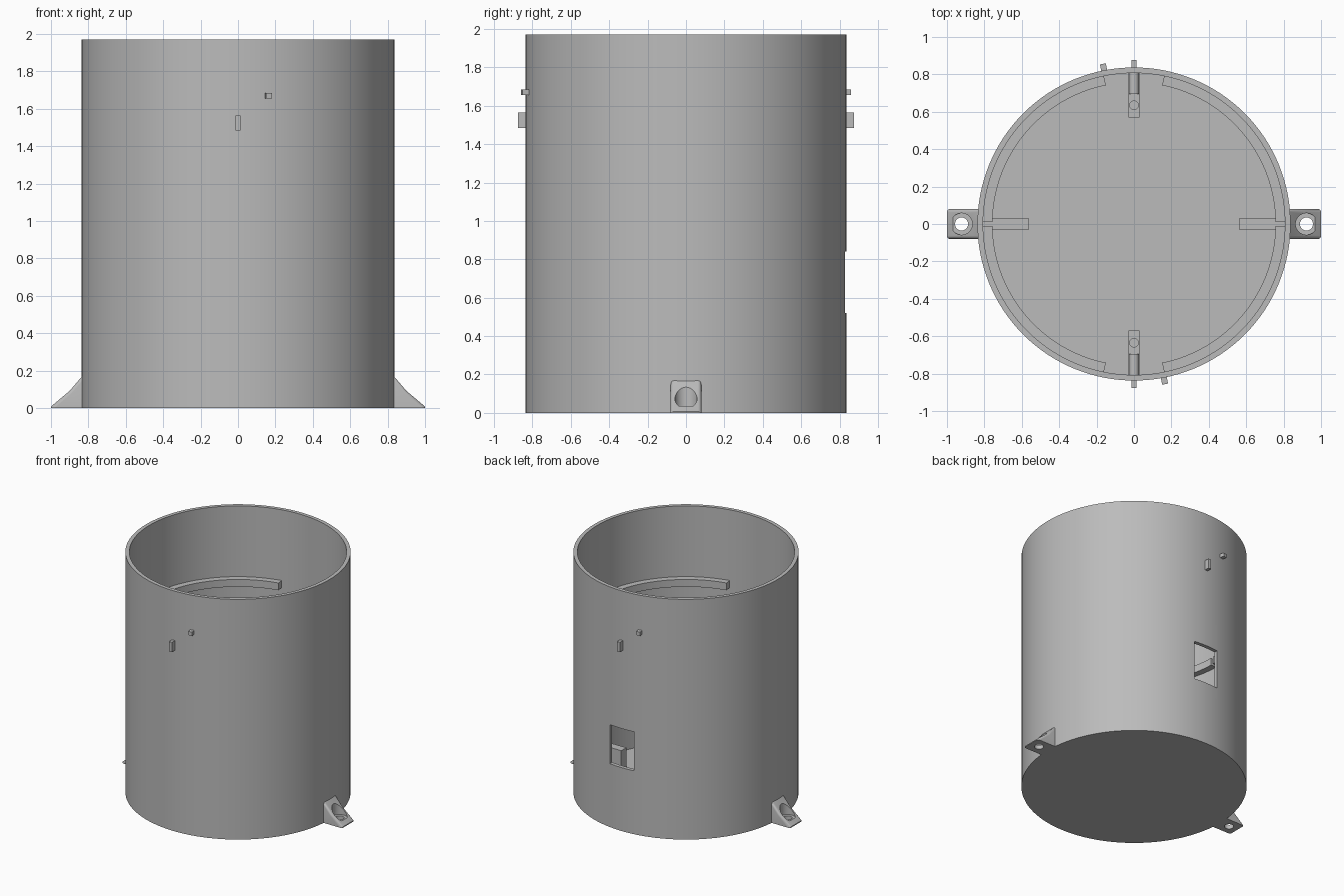
import bpy, bmesh, math
from mathutils import Matrix, Vector

cube = bpy.data.objects.get("Cube")
if cube:
    bpy.data.objects.remove(cube, do_unlink=True)

R_OUT, R_IN, R_RAIL = 0.837, 0.807, 0.757
HEIGHT, FLOOR = 1.97, 0.03

grey = bpy.data.materials.new("plain_grey")
grey.use_nodes = True
grey.diffuse_color = (0.5, 0.5, 0.5, 1)
grey.node_tree.nodes["Principled BSDF"].inputs["Base Color"].default_value = (0.5, 0.5, 0.5, 1)


def make(name, bm):
    bmesh.ops.recalc_face_normals(bm, faces=bm.faces)
    mesh = bpy.data.meshes.new(name)
    bm.to_mesh(mesh)
    bm.free()
    obj = bpy.data.objects.new(name, mesh)
    bpy.context.collection.objects.link(obj)
    mesh.materials.append(grey)
    return obj


def smooth(obj):
    bpy.ops.object.select_all(action='DESELECT')
    obj.select_set(True)
    bpy.context.view_layer.objects.active = obj
    bpy.ops.object.shade_smooth_by_angle(angle=math.radians(35))


def box(name, low, high, turn=0):
    """Box between two corners, turned about the z axis."""
    low, high = Vector(low), Vector(high)
    bm = bmesh.new()
    bmesh.ops.create_cube(bm, size=1)
    bmesh.ops.scale(bm, vec=high - low, verts=bm.verts)
    bmesh.ops.translate(bm, vec=(low + high) / 2, verts=bm.verts)
    bmesh.ops.rotate(bm, matrix=Matrix.Rotation(turn, 3, 'Z'), verts=bm.verts)
    return make(name, bm)


def cylinder(name, radius, depth, matrix, sides=32):
    bm = bmesh.new()
    bmesh.ops.create_cone(bm, cap_ends=True, segments=sides, radius1=radius,
                          radius2=radius, depth=depth, matrix=matrix)
    return make(name, bm)


def prism(name, outline, offset):
    """Extrude a flat outline along an offset."""
    bm = bmesh.new()
    face = bm.faces.new([bm.verts.new(p) for p in outline])
    top = bmesh.ops.extrude_face_region(bm, geom=[face])["geom"]
    bmesh.ops.translate(bm, vec=offset,
                        verts=[v for v in top if isinstance(v, bmesh.types.BMVert)])
    return make(name, bm)


def cut(target, cutter):
    mod = target.modifiers.new("cut", 'BOOLEAN')
    mod.operation, mod.solver, mod.object = 'DIFFERENCE', 'EXACT', cutter
    bpy.ops.object.select_all(action='DESELECT')
    bpy.context.view_layer.objects.active = target
    target.select_set(True)
    bpy.ops.object.modifier_apply(modifier=mod.name)
    bpy.data.objects.remove(cutter, do_unlink=True)


# Open-topped housing: a revolved wall and floor
bm = bmesh.new()
profile = [(0, 0), (R_OUT, 0), (R_OUT, HEIGHT), (R_IN, HEIGHT), (R_IN, FLOOR), (0, FLOOR)]
verts = [bm.verts.new((r, 0, z)) for r, z in profile]
edges = [bm.edges.new(pair) for pair in zip(verts, verts[1:])]
bmesh.ops.spin(bm, geom=verts + edges, cent=(0, 0, 0), axis=(0, 0, 1),
               angle=math.tau, steps=128)
bmesh.ops.remove_doubles(bm, verts=bm.verts, dist=0.0001)
housing = make("housing", bm)

# Rectangular opening in the back wall
cut(housing, box("window_cutter", (-0.11, 0.7, 0.52), (0.11, 0.95, 0.84)))
smooth(housing)

# Inner support rails: four arcs with gaps at front and back and slits at the sides
gap, slit = math.radians(11.5), 0.015
for i, (a, b) in enumerate([(slit, math.pi / 2 - gap), (math.pi / 2 + gap, math.pi - slit)]):
    for half in (0, math.pi):
        angles = [a + half + (b - a) * k / 32 for k in range(33)]
        outline = [(r * math.cos(t), r * math.sin(t), 1.33)
                   for r, seq in ((R_RAIL, angles), (R_IN + 0.005, angles[::-1])) for t in seq]
        smooth(prism(f"support_rail_{i}_{'b' if half else 'a'}", outline, (0, 0, 0.06)))

for end, turn in (("front", 0), ("back", math.pi)):
    spin = Matrix.Rotation(turn, 4, 'Z')
    # Locating pins on the outside wall
    box(f"{end}_tall_pin", (-0.013, -0.876, 1.485), (0.013, -0.82, 1.565), turn)
    box(f"{end}_small_pin", (-0.016, -0.872, 1.655), (0.016, -0.82, 1.685),
        turn + math.radians(11))
    # Floor block with a screw hole and a rounded stub against the wall
    block = box(f"{end}_floor_block", (-0.03, -0.815, FLOOR - 0.01), (0.03, -0.57, 0.2), turn)
    cut(block, cylinder("hole_cutter", 0.023, 0.2,
                        spin @ Matrix.Translation((0, -0.635, 0.2)), 24))
    smooth(block)
    stub = cylinder(f"{end}_block_stub", 0.027, 0.12,
                    spin @ Matrix.Translation((0, -0.755, 0.2)) @ Matrix.Rotation(math.pi / 2, 4, 'X'))
    smooth(stub)

for side, turn in (("left", 0), ("right", math.pi)):
    spin = Matrix.Rotation(turn, 4, 'Z')
    # Floor block beside each slit
    box(f"{side}_floor_block", (0.565, -0.033, FLOOR - 0.01), (0.815, 0.033, 0.2), turn)
    # Sloped mounting lug with rounded edges, screw pocket and through hole
    outline = [(0.81, 0), (1, 0), (1, 0.008), (0.9, 0.092), (0.835, 0.168), (0.81, 0.168)]
    lug = prism(f"{side}_mounting_lug", [(x, -0.08, z) for x, z in outline], (0, 0.16, 0))
    bm = bmesh.new()
    bm.from_mesh(lug.data)
    sharp = [e for e in bm.edges
             if abs(e.verts[0].co.y - e.verts[1].co.y) < 0.001
             and min(v.co.z for v in e.verts) > 0.001
             and max(v.co.x for v in e.verts) > 0.82]
    sharp += [e for e in bm.edges if min(v.co.x for v in e.verts) > 0.99
              and abs(e.verts[0].co.z - e.verts[1].co.z) > 0.001]
    bmesh.ops.bevel(bm, geom=list(set(sharp)), offset=0.028, segments=4,
                    profile=0.5, affect='EDGES', clamp_overlap=True)
    bm.to_mesh(lug.data)
    bm.free()
    cut(lug, cylinder("pocket_cutter", 0.058, 0.3, Matrix.Translation((0.922, 0, 0.185))))
    cut(lug, cylinder("screw_cutter", 0.035, 0.3, Matrix.Translation((0.922, 0, 0))))
    lug.data.transform(spin)
    smooth(lug)
